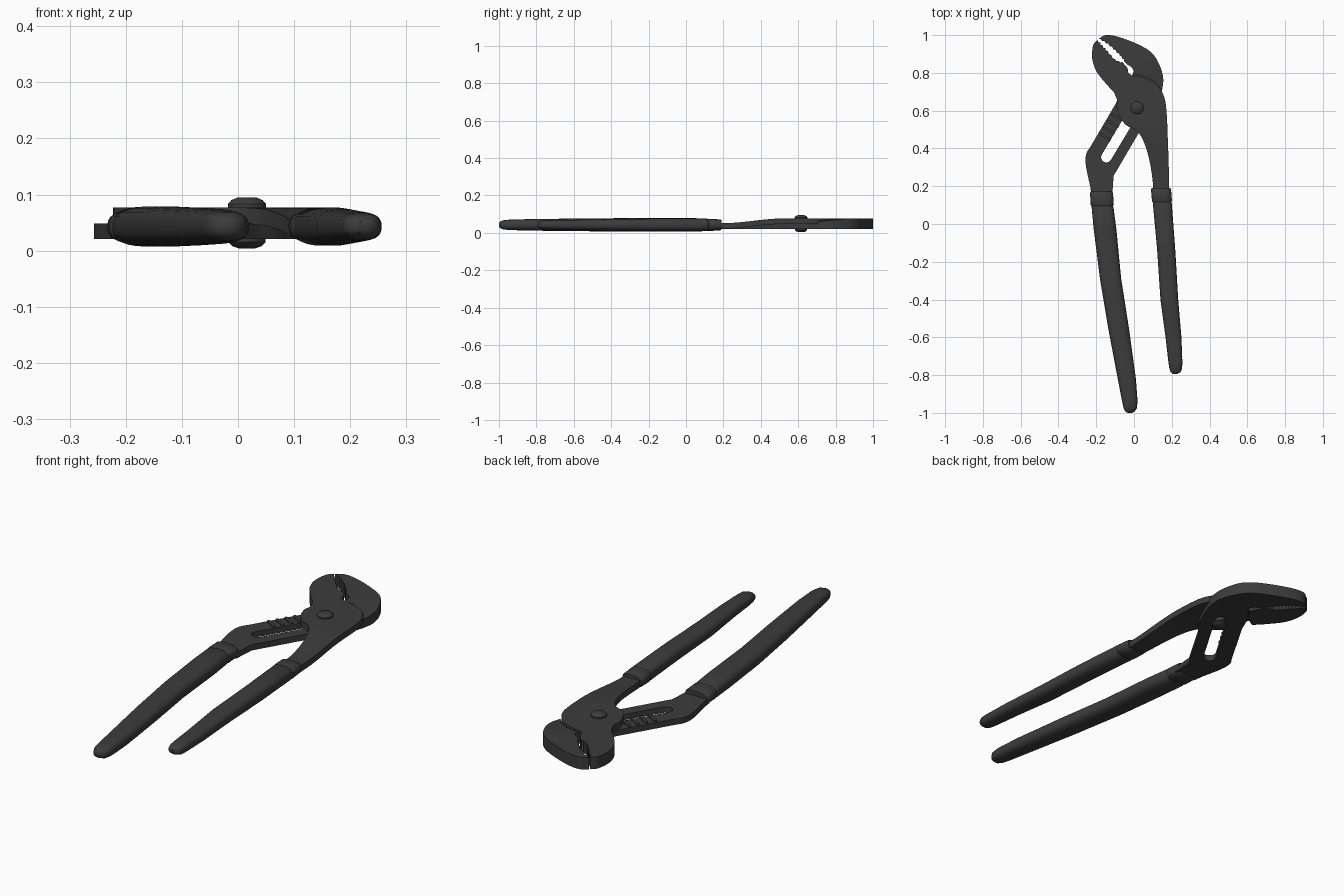
import bpy, bmesh, math
from mathutils import Vector

if "Cube" in bpy.data.objects:
    bpy.data.objects.remove(bpy.data.objects["Cube"])

steel = bpy.data.materials.new("dark_steel")
steel.diffuse_color = (0.045, 0.045, 0.045, 1)
steel.use_nodes = True
steel.node_tree.nodes["Principled BSDF"].inputs["Base Color"].default_value = steel.diffuse_color


def finish(name, bm, angle=35):
    bmesh.ops.recalc_face_normals(bm, faces=bm.faces)
    me = bpy.data.meshes.new(name)
    bm.to_mesh(me)
    bm.free()
    ob = bpy.data.objects.new(name, me)
    bpy.context.collection.objects.link(ob)
    me.materials.append(steel)
    bpy.ops.object.select_all(action='DESELECT')
    ob.select_set(True)
    bpy.context.view_layer.objects.active = ob
    bpy.ops.object.shade_smooth_by_angle(angle=math.radians(angle))
    return ob


def spline(pts, n=5):
    """Catmull-Rom curve through the points, ends included."""
    p = [Vector(q) for q in pts]
    p = [2 * p[0] - p[1]] + p + [2 * p[-1] - p[-2]]
    out = []
    for i in range(1, len(p) - 2):
        a, b, c, d = p[i - 1:i + 3]
        for k in range(n):
            t = k / n
            out.append(0.5 * (2 * b + (c - a) * t + (2 * a - 5 * b + 4 * c - d) * t * t
                              + (3 * b - a - 3 * c + d) * t ** 3))
    return out + [p[-2]]


def teeth(pts, amp, n=4):
    """Zigzag along a spline, keeping the ends in place."""
    s = spline(pts, n)
    out = [s[0]]
    for i in range(1, len(s) - 1):
        t = (s[i + 1] - s[i - 1]).normalized()
        out.append(s[i] + Vector((-t.y, t.x)) * (amp if i % 2 else 0))
    return out + [s[-1]]


def stadium(a, b, r, n=10):
    a, b = Vector(a), Vector(b)
    ang = math.atan2(b.y - a.y, b.x - a.x)
    return [c + r * Vector((math.cos(w), math.sin(w)))
            for c, off in ((b, -math.pi / 2), (a, math.pi / 2))
            for w in [ang + off + math.pi * k / n for k in range(n + 1)]]


def plate(name, loops, z0, z1, cuts=(), warp=None):
    """Flat plate from an outline plus holes, optionally cut and bent."""
    bm = bmesh.new()
    for loop in loops:
        vs = []
        for p in loop:
            if not vs or (vs[-1].co.xy - Vector(p)).length > 1e-4:
                vs.append(bm.verts.new((p[0], p[1], z0)))
        if (vs[0].co - vs[-1].co).length < 1e-4:
            bm.verts.remove(vs.pop())
        for i, v in enumerate(vs):
            bm.edges.new((vs[i - 1], v))
    bmesh.ops.triangle_fill(bm, use_beauty=True, edges=bm.edges[:], normal=(0, 0, 1))
    ext = bmesh.ops.extrude_face_region(bm, geom=bm.faces[:])["geom"]
    bmesh.ops.translate(bm, vec=(0, 0, z1 - z0),
                        verts=[g for g in ext if isinstance(g, bmesh.types.BMVert)])
    for co, no in cuts:
        bmesh.ops.bisect_plane(bm, geom=bm.verts[:] + bm.edges[:] + bm.faces[:],
                               plane_co=co, plane_no=no)
    if warp:
        for v in bm.verts:
            v.co.z += warp(v.co)
    return finish(name, bm)


def loft(name, rings):
    bm = bmesh.new()
    vs = [[bm.verts.new(p) for p in r] for r in rings]
    n = len(vs[0])
    for a, b in zip(vs, vs[1:]):
        for i in range(n):
            bm.faces.new((a[i - 1], a[i], b[i], b[i - 1]))
    bm.faces.new(vs[0])
    bm.faces.new(vs[-1])
    return finish(name, bm, 40)


# Toothed mouth edges, both running from the throat to the tip
lower_mouth = [(-.012, .787), (-.03, .80), (-.034, .825), (-.06, .855)] + teeth(
    [(-.063, .858), (-.1, .873), (-.138, .915), (-.165, .945), (-.191, .975)], .006)
upper_mouth = [(-.008, .79), (-.001, .81), (-.012, .83), (-.037, .845)] + teeth(
    [(-.053, .862), (-.075, .89), (-.11, .925), (-.15, .957), (-.188, .979)], -.006)
lower_back = spline([(-.191, .975), (-.215, .95), (-.222, .88), (-.2, .81),
                     (-.15, .745), (-.106, .698)])
upper_back = spline([(-.188, .979), (-.15, 1.0), (-.08, .99), (.03, .947), (.1, .9),
                     (.14, .83), (.155, .765), (.148, .705)])


# Front lever: lower jaw, pivot body and neck bending down into the grip
def neck_bend(co):
    t = min(max((.52 - co.y) / .32, 0), 1)
    return -.025 * t * t * (3 - 2 * t)


body_left = spline([(-.106, .698), (-.088, .65), (-.092, .62), (-.075, .567), (-.04, .522),
                    (.01, .497), (.045, .45), (.075, .365), (.095, .26), (.105, .15)])
body_right = spline([(.185, .15), (.184, .3), (.18, .42), (.172, .6), (.155, .685),
                     (.11, .745), (.05, .775), (-.012, .787)])
plate("front_lever", [lower_back + body_left + body_right + lower_mouth], .048, .077,
      [((0, .2 + .04 * i, 0), (0, 1, 0)) for i in range(9)], neck_bend)
plate("lower_jaw_block", [lower_back + [(-.062, .725), (-.02, .78)] + lower_mouth], .022, .048)

# Back lever: slotted arm running behind the pivot to the upper jaw
arm = spline([(.148, .705), (.12, .63), (.075, .54), (.03, .49)]) + [
    (-.108, .255), (-.115, .15), (-.225, .15)] + spline(
    [(-.232, .2), (-.255, .31), (-.253, .37), (-.23, .41)]) + [(-.095, .64), (-.06, .72)]
plate("slotted_arm", [upper_back + arm + upper_mouth,
                      stadium((-.146, .354), (.028, .645), .028)], .021, .048)

# Upper jaw top with a facet sloping towards the pivot
crease, slope = Vector((-.01, .81, 0)), Vector((.4, -.917, 0))
shoulder = spline([(.148, .705), (.11, .752), (.05, .782), (-.008, .79)])
plate("upper_jaw_top", [upper_back + shoulder + upper_mouth], .048, .077,
      [(crease, slope)],
      lambda co: -.1 * max((co - crease).dot(slope), 0) if co.z > .06 else 0)

# Adjustment ridges across the left rail of the slot
for i in range(4):
    c = Vector((-.152, .462)) + i * Vector((.0205, .0345))
    side = Vector((.024, -.0142))
    plate(f"adjustment_ridge_{i + 1}", [stadium(c - side, c + side, .007, 6)], .045, .056)

# Pivot rivet with domed heads
profile = [(.014, .004), (.026, .008), (.033, .015), (.033, .021), (.025, .021), (.025, .076),
           (.034, .076), (.034, .083), (.028, .09), (.016, .095)]
loft("pivot_rivet", [[(.016 + r * math.cos(a), .615 + r * math.sin(a), z)
                      for a in [math.tau * k / 32 for k in range(32)]] for r, z in profile])


# Handle grips: rounded sections (x, y, half width, half height) with a collar
def section(x, y, w, h, z=.043, n=28, e=.78):
    pts = []
    for k in range(n):
        c, s = math.cos(math.tau * k / n), math.sin(math.tau * k / n)
        pts.append((x + w * math.copysign(abs(c) ** e, c), y,
                    z + h * math.copysign(abs(s) ** e, s)))
    return pts


left = [(-.172, .172, .056, .027), (-.172, .165, .061, .031), (-.168, .1, .061, .033),
        (-.168, .095, .056, .031), (-.166, .085, .058, .035), (-.153, -.03, .060, .036),
        (-.124, -.29, .056, .036), (-.082, -.55, .055, .034), (-.038, -.82, .048, .031),
        (-.022, -.94, .041, .028), (-.020, -.975, .035, .025), (-.021, -.992, .025, .019),
        (-.022, -1.0, .012, .009)]
right = [(.143, .19, .049, .025), (.143, .183, .053, .029), (.148, .122, .053, .032),
         (.148, .117, .049, .030), (.150, .107, .050, .034), (.170, -.13, .048, .034),
         (.187, -.4, .047, .031), (.209, -.6, .042, .027), (.219, -.73, .037, .025),
         (.221, -.765, .034, .023), (.220, -.785, .026, .017), (.219, -.793, .012, .008)]
for name, rows in (("left_grip", left), ("right_grip", right)):
    loft(name, [section(*r) for r in rows])
